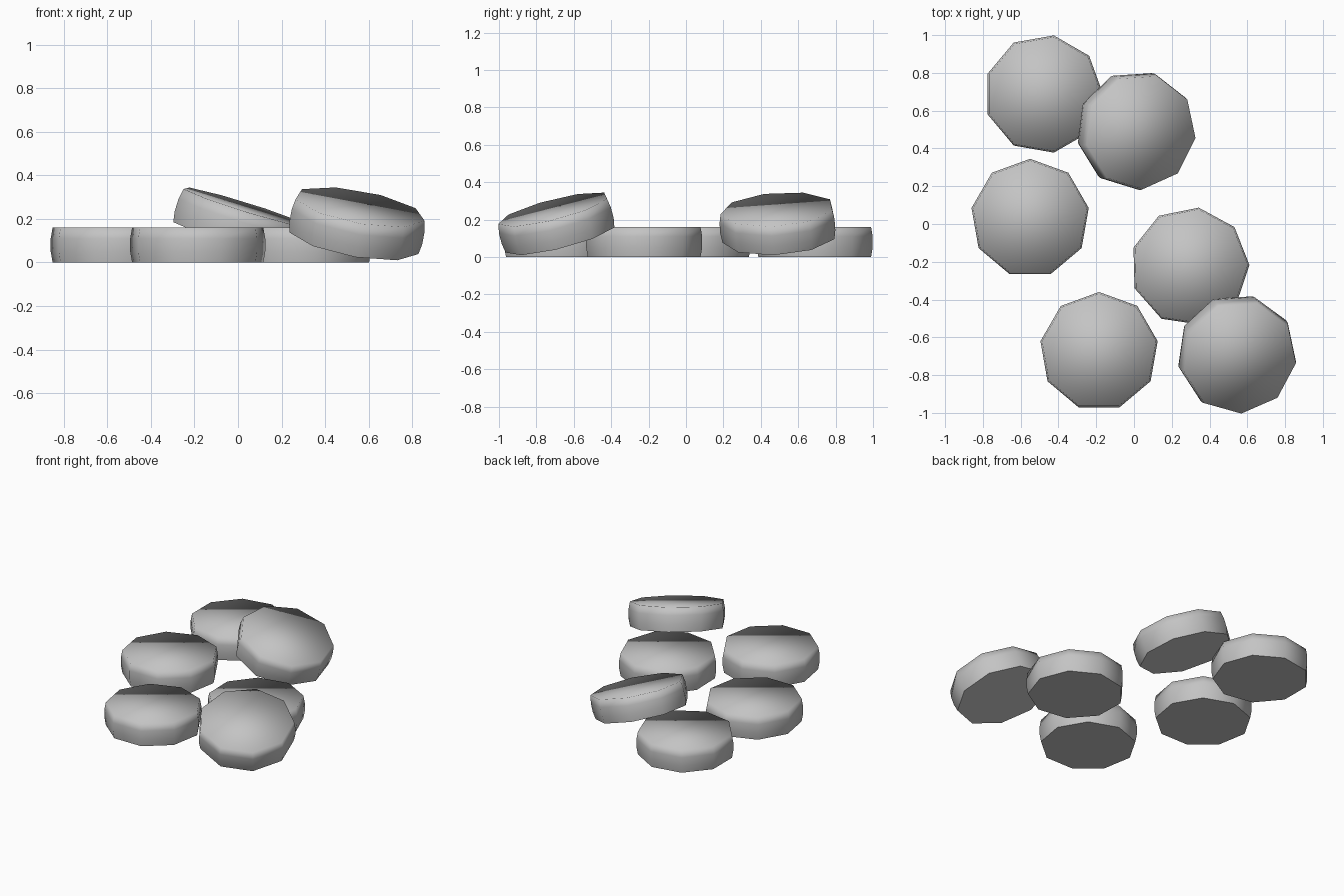
import bpy
import bmesh
from math import radians, cos, sin, tau
from mathutils import Matrix, Vector

if "Cube" in bpy.data.objects:
    bpy.data.objects.remove(bpy.data.objects["Cube"], do_unlink=True)

SIDES = 9
HEIGHT = 0.16
TILT = radians(17.6)
# Gently bulging side: (radius, height from the middle)
PROFILE = [(0.306, -0.08), (0.315, -0.03), (0.315, 0.03), (0.306, 0.08)]

grey = bpy.data.materials.new("plain grey")
grey.use_nodes = True
colour = (0.55, 0.55, 0.55, 1)
grey.diffuse_color = colour
grey.node_tree.nodes["Principled BSDF"].inputs["Base Color"].default_value = colour


def disc_mesh():
    """Nine-sided disc, soft over its side and top, flat underneath."""
    bm = bmesh.new()
    rings = [[bm.verts.new((r * cos(tau * i / SIDES), r * sin(tau * i / SIDES), z))
              for i in range(SIDES)] for r, z in PROFILE]
    for low, high in zip(rings, rings[1:]):
        for i in range(SIDES):
            j = (i + 1) % SIDES
            bm.faces.new((low[i], low[j], high[j], high[i]))
    bm.faces.new(rings[-1])
    bottom = bm.faces.new(rings[0][::-1])
    for face in bm.faces:
        face.smooth = face is not bottom
    for edge in bottom.edges:
        edge.smooth = False
    mesh = bpy.data.meshes.new("disc")
    bm.to_mesh(mesh)
    bm.free()
    mesh.materials.append(grey)
    return mesh


def place(name, x, y, spin, lean=None):
    """Lay a disc flat, or lean it so that it slopes down towards a heading."""
    z = HEIGHT / 2
    turn = Matrix.Rotation(radians(spin), 4, 'Z')
    if lean is not None:
        a = radians(lean)
        turn = Matrix.Rotation(TILT, 4, Vector((-sin(a), cos(a), 0))) @ turn
        z = 0.178
    obj = bpy.data.objects.new(name, disc)
    obj.matrix_world = Matrix.Translation((x, y, z)) @ turn
    bpy.context.collection.objects.link(obj)


disc = disc_mesh()

# Discs lying flat
place("left_disc", -0.55, 0.03, 90)
place("front_disc", -0.185, -0.675, 90)
place("back_disc", -0.479, 0.688, 0)
place("middle_disc", 0.296, -0.225, 1.5)

# Discs leaning on their neighbours
place("back_leaning_disc", 0.012, 0.495, -7, lean=-13)
place("front_leaning_disc", 0.545, -0.688, -7, lean=-54)
